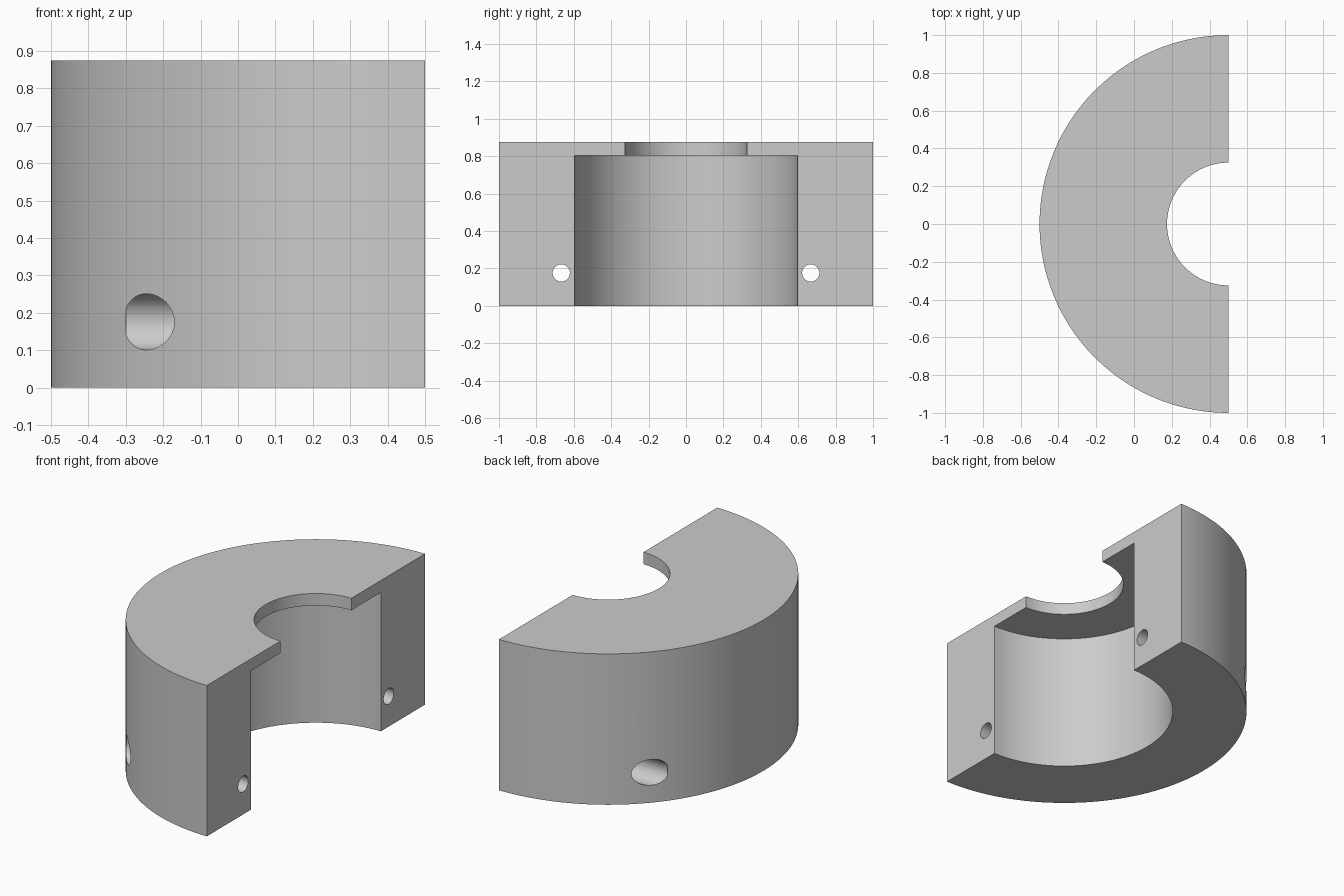
import bpy, bmesh, math
from mathutils import Matrix

if "Cube" in bpy.data.objects:
    bpy.data.objects.remove(bpy.data.objects["Cube"], do_unlink=True)

AXIS_X = 0.5            # the ring axis lies in the flat split face
HEIGHT = 0.875
SEGMENTS = 72

grey = bpy.data.materials.new("plain grey")
grey.use_nodes = True
grey.diffuse_color = (0.6, 0.6, 0.6, 1)
grey.node_tree.nodes["Principled BSDF"].inputs["Base Color"].default_value = grey.diffuse_color


def finish(bm, name):
    bmesh.ops.recalc_face_normals(bm, faces=bm.faces)
    mesh = bpy.data.meshes.new(name)
    bm.to_mesh(mesh)
    bm.free()
    mesh.materials.append(grey)
    obj = bpy.data.objects.new(name, mesh)
    bpy.context.collection.objects.link(obj)
    return obj


def half_ring(name, profile):
    """Sweep a closed (radius, z) profile through half a turn and cap the ends."""
    bm = bmesh.new()
    rings = []
    for i in range(SEGMENTS + 1):
        a = math.pi / 2 + math.pi * i / SEGMENTS
        rings.append([bm.verts.new((AXIS_X + r * math.cos(a), r * math.sin(a), z))
                      for r, z in profile])
    n = len(profile)
    for a, b in zip(rings, rings[1:]):
        for j in range(n):
            k = (j + 1) % n
            bm.faces.new((a[j], a[k], b[k], b[j]))
    bm.faces.new(rings[0])
    bm.faces.new(rings[-1])
    return finish(bm, name)


def drill(name, radius, x0, x1, y, z):
    """Cylinder along x used as a cutter."""
    bm = bmesh.new()
    place = Matrix.Translation(((x0 + x1) / 2, y, z)) @ Matrix.Rotation(math.pi / 2, 4, 'Y')
    bmesh.ops.create_cone(bm, cap_ends=True, segments=48, radius1=radius,
                          radius2=radius, depth=x1 - x0, matrix=place)
    obj = finish(bm, name)
    obj.hide_render = True
    return obj


# Half ring body with an inward lip at the top
body = half_ring("half_ring_body", [(0.595, 0), (1, 0), (1, HEIGHT),
                                    (0.325, HEIGHT), (0.325, 0.805), (0.595, 0.805)])
bpy.context.view_layer.objects.active = body
body.select_set(True)

# Bolt holes: a narrow bore through the split face and a wide pocket for the head
for side in (-1, 1):
    y = side * 0.667
    for cutter in (drill("head_pocket_cutter", 0.075, -0.3, 0.2, y, 0.176),
                   drill("bolt_bore_cutter", 0.046, 0.1, 0.6, y, 0.176)):
        mod = body.modifiers.new("hole", 'BOOLEAN')
        mod.operation = 'DIFFERENCE'
        mod.solver = 'EXACT'
        mod.object = cutter
        bpy.ops.object.modifier_apply(modifier=mod.name)
        bpy.data.objects.remove(cutter, do_unlink=True)

bpy.ops.object.shade_smooth_by_angle(angle=math.radians(30))
